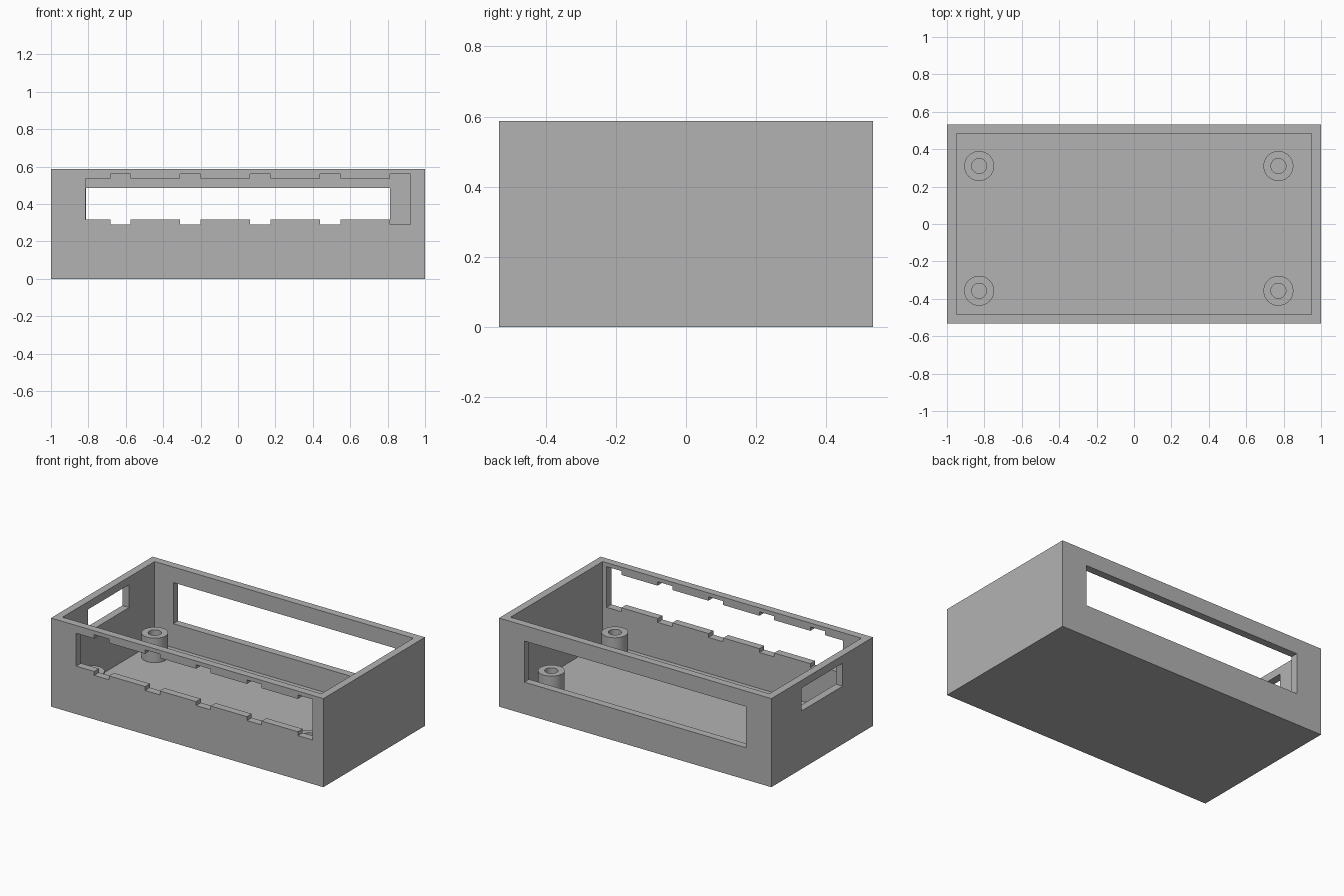
import bpy
import bmesh
from math import radians
from mathutils import Matrix, Vector

default = bpy.data.objects.get("Cube")
if default:
    bpy.data.objects.remove(default, do_unlink=True)

# Overall sizes
HX, HY, HEIGHT = 1.0, 0.533, 0.588
WALL, FLOOR = 0.05, 0.053
POST_TOP = 0.215

grey = bpy.data.materials.new("light_grey_plastic")
grey.use_nodes = True
colour = (0.45, 0.45, 0.45, 1)
grey.diffuse_color = colour
grey.node_tree.nodes["Principled BSDF"].inputs["Base Color"].default_value = colour


def to_object(bm, name):
    bmesh.ops.recalc_face_normals(bm, faces=bm.faces)
    mesh = bpy.data.meshes.new(name)
    bm.to_mesh(mesh)
    bm.free()
    mesh.materials.append(grey)
    obj = bpy.data.objects.new(name, mesh)
    bpy.context.collection.objects.link(obj)
    return obj


def box(name, low, high):
    low, high = Vector(low), Vector(high)
    bm = bmesh.new()
    bmesh.ops.create_cube(bm, size=1, matrix=Matrix.Translation((low + high) / 2)
                          @ Matrix.Diagonal((high - low).to_4d()))
    return to_object(bm, name)


def front_prism(name, outline, y0, y1):
    """Extrude an outline of (x, z) points from y0 to y1."""
    bm = bmesh.new()
    face = bm.faces.new([bm.verts.new((x, y0, z)) for x, z in outline])
    moved = bmesh.ops.extrude_face_region(bm, geom=[face])["geom"]
    verts = [v for v in moved if isinstance(v, bmesh.types.BMVert)]
    bmesh.ops.translate(bm, verts=verts, vec=(0, y1 - y0, 0))
    # The starting face stays as the end cap when extruding
    if not face.is_valid:
        bmesh.ops.holes_fill(bm, edges=bm.edges)
    return to_object(bm, name)


def cylinder(name, x, y, radius, z0, z1):
    bm = bmesh.new()
    bmesh.ops.create_cone(bm, cap_ends=True, segments=48, radius1=radius, radius2=radius,
                          depth=z1 - z0, matrix=Matrix.Translation((x, y, (z0 + z1) / 2)))
    return to_object(bm, name)


def cut(target, cutter):
    """Subtract the cutter, then discard it."""
    cutter.hide_render = True
    mod = target.modifiers.new("cut", "BOOLEAN")
    mod.operation, mod.solver, mod.object = "DIFFERENCE", "EXACT", cutter
    depsgraph = bpy.context.evaluated_depsgraph_get()
    result = bpy.data.meshes.new_from_object(target.evaluated_get(depsgraph))
    target.modifiers.clear()
    target.data = result
    bpy.data.objects.remove(cutter, do_unlink=True)


# Open tray
case = box("case", (-HX, -HY, 0), (HX, HY, HEIGHT))
cut(case, box("cavity", (WALL - HX, WALL - HY, FLOOR), (HX - WALL, HY - WALL, 1)))

# Plain windows in the back wall and the right wall
cut(case, box("back_window", (-0.813, 0.4, 0.212), (0.813, 0.7, 0.485)))
cut(case, box("side_window", (-1.2, -0.215, 0.385), (-0.8, 0.215, 0.537)))

# Front slot: a notched lower edge, then the same edge mirrored above
SLOT_Z, SLOT_HALF, NOTCH, PITCH, NOTCH_W = 0.427, 0.109, 0.026, 0.374, 0.108
edge = [(-0.815, SLOT_HALF)]
for i in range(5):
    x = -0.683 + i * PITCH
    deep = SLOT_HALF + NOTCH
    edge += [(x, SLOT_HALF), (x, deep), (x + NOTCH_W, deep), (x + NOTCH_W, SLOT_HALF)]
edge.pop()
outline = [(x, SLOT_Z - h) for x, h in edge] + [(x, SLOT_Z + h) for x, h in reversed(edge)]
cut(case, front_prism("front_slot", outline, -0.7, -0.4))

# Hollow screw posts
for x, side in ((-0.828, "right"), (0.772, "left")):
    for y, end in ((0.31, "back"), (-0.357, "front")):
        post = cylinder(f"screw_post_{end}_{side}", x, y, 0.08, FLOOR - 0.01, POST_TOP)
        cut(post, cylinder("screw_hole", x, y, 0.04, FLOOR, 1))
        bpy.ops.object.select_all(action="DESELECT")
        post.select_set(True)
        bpy.context.view_layer.objects.active = post
        bpy.ops.object.shade_smooth_by_angle(angle=radians(30))
